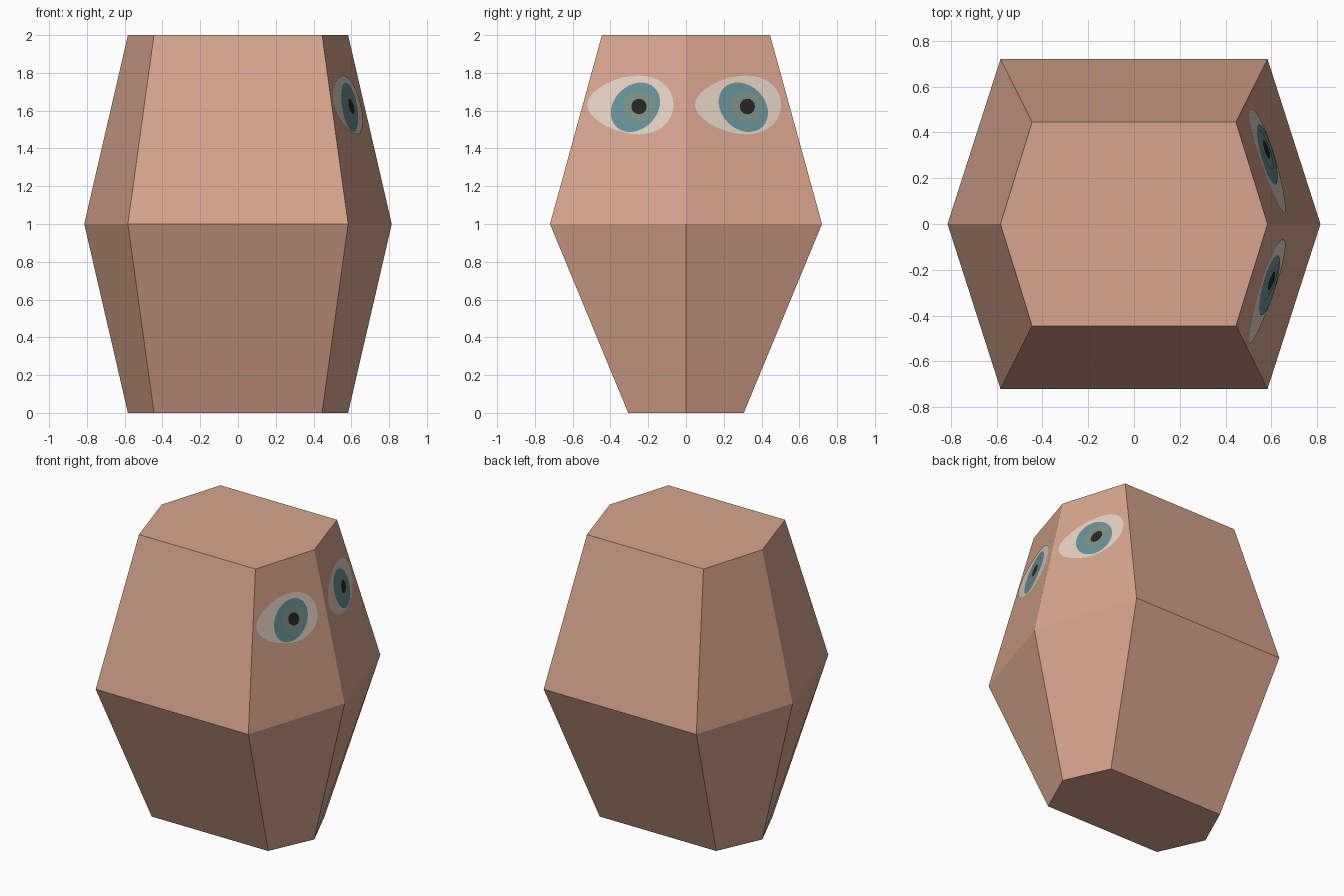
import bpy, bmesh, math
from mathutils import Vector
from mathutils.bvhtree import BVHTree

if "Cube" in bpy.data.objects:
    bpy.data.objects.remove(bpy.data.objects["Cube"])


def material(name, srgb):
    m = bpy.data.materials.new(name)
    lin = [((c / 255 + 0.055) / 1.055) ** 2.4 for c in srgb]
    m.diffuse_color = (*lin, 1)
    m.use_nodes = True
    m.node_tree.nodes["Principled BSDF"].inputs["Base Color"].default_value = m.diffuse_color
    return m


skin = material("skin", (215, 165, 141))
white = material("eye_white", (227, 208, 194))
teal = material("iris_teal", (103, 145, 152))
olive = material("iris_olive", (122, 144, 132))
black = material("pupil_black", (37, 38, 36))


def finish(bm, name, mat):
    me = bpy.data.meshes.new(name)
    bm.to_mesh(me)
    me.materials.append(mat)
    ob = bpy.data.objects.new(name, me)
    bpy.context.collection.objects.link(ob)
    return ob


# Head: three hexagonal rings joined by flat faces
bm = bmesh.new()
rings = []
for z, tip, cx, cy in [(0, 0.583, 0.445, 0.306),
                       (1, 0.814, 0.583, 0.72),
                       (2, 0.583, 0.445, 0.445)]:
    outline = [(tip, 0), (cx, cy), (-cx, cy), (-tip, 0), (-cx, -cy), (cx, -cy)]
    rings.append([bm.verts.new((x, y, z)) for x, y in outline])
bm.faces.new(rings[0][::-1])
bm.faces.new(rings[2])
for low, high in zip(rings, rings[1:]):
    for i in range(6):
        j = (i + 1) % 6
        bm.faces.new((low[i], low[j], high[j], high[i]))
bmesh.ops.recalc_face_normals(bm, faces=bm.faces[:])
surface = BVHTree.FromBMesh(bm)
finish(bm, "head", skin)
bm.free()


def eye_plate(name, mat, centre, a, b, lift, tilt=0.0, egg=0.0, n=32):
    """Thin oval sheet laid on the +x side of the head."""
    def on_head(y, z):
        hit, normal, _, _ = surface.ray_cast(Vector((3, y, z)), Vector((-1, 0, 0)))
        return hit + normal * lift

    bm = bmesh.new()
    mid = bm.verts.new(on_head(*centre))
    rim = []
    for i in range(n):
        t = math.tau * i / n
        u, v = a * math.cos(t), b * math.sin(t) * (1 + egg * math.cos(t))
        rim.append(bm.verts.new(on_head(
            centre[0] + u * math.cos(tilt) - v * math.sin(tilt),
            centre[1] + u * math.sin(tilt) + v * math.cos(tilt))))
    for i in range(n):
        bm.faces.new((mid, rim[i], rim[(i + 1) % n]))
    finish(bm, name, mat)
    bm.free()


# Eyes: white, iris, inner iris and pupil; the second is a shifted copy
for side, y, lean in (("front", -0.246, 1), ("back", 0.322, -1)):
    eye_plate(side + "_eye_white", white, (y - 0.047, 1.63), 0.228, 0.153, 0.003, egg=0.2)
    eye_plate(side + "_iris", teal, (y - 0.02, 1.617), 0.145, 0.115, 0.005,
              tilt=lean * math.pi / 4)
    eye_plate(side + "_inner_iris", olive, (y, 1.622), 0.085, 0.08, 0.007)
    eye_plate(side + "_pupil", black, (y, 1.62), 0.04, 0.041, 0.009)
